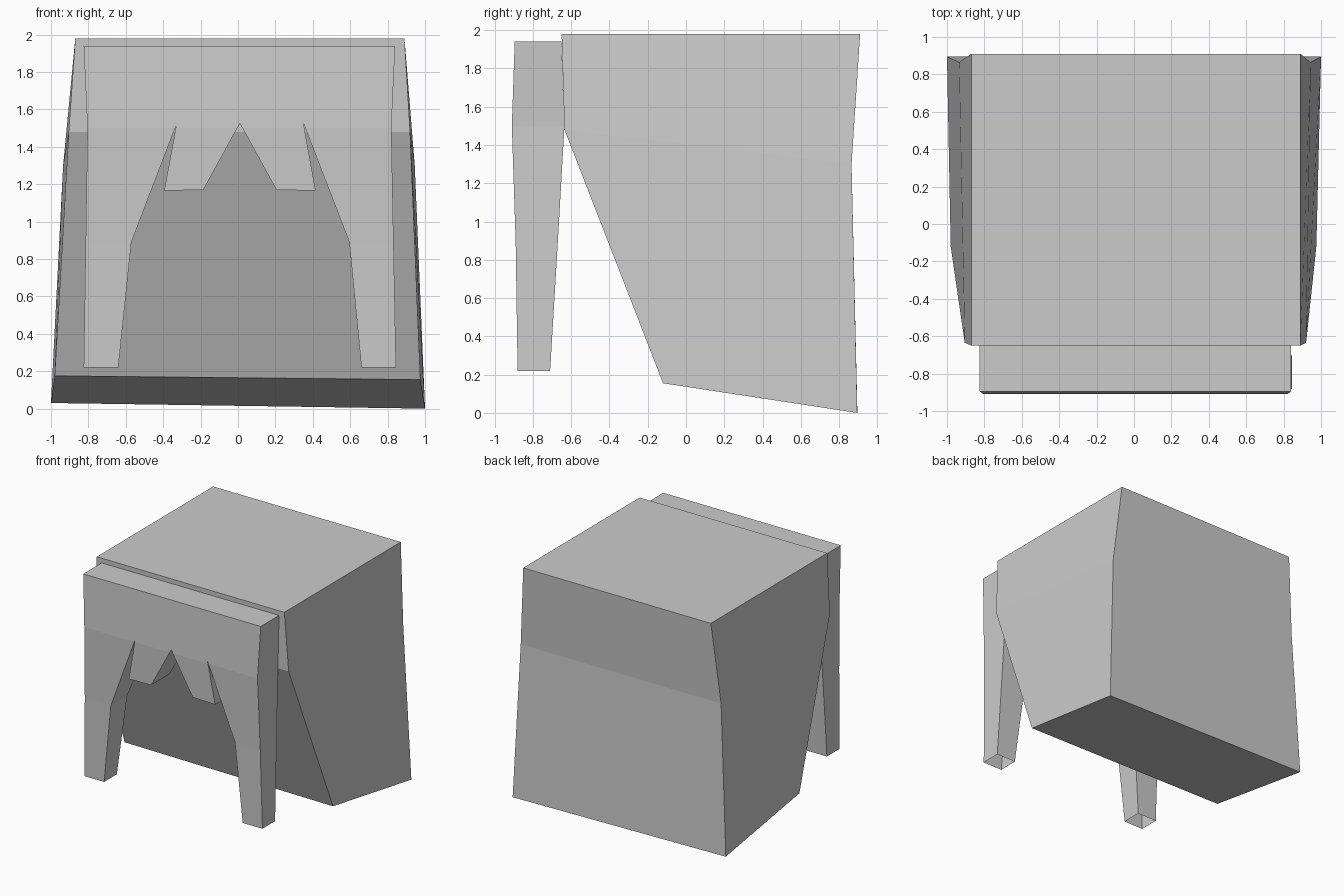
import bpy, bmesh
from mathutils import Vector

cube = bpy.data.objects.get("Cube")
if cube:
    bpy.data.objects.remove(cube, do_unlink=True)

# One plain grey finish
grey = bpy.data.materials.new("plain_grey")
grey.use_nodes = True
colour = (0.6, 0.6, 0.6, 1)
grey.diffuse_color = colour
grey.node_tree.nodes["Principled BSDF"].inputs["Base Color"].default_value = colour


def finish(name, bm):
    bmesh.ops.recalc_face_normals(bm, faces=bm.faces)
    mesh = bpy.data.meshes.new(name)
    bm.to_mesh(mesh)
    bm.free()
    mesh.materials.append(grey)
    obj = bpy.data.objects.new(name, mesh)
    bpy.context.collection.objects.link(obj)
    return obj


# Body: three four-cornered rings, joined top to bottom and capped
def ring(bm, front, back):
    corners = []
    for (x0, x1, y, z0, z1), flip in ((front, False), (back, True)):
        pair = [(x0, y, z0), (x1, y, z1)]
        corners += reversed(pair) if flip else pair
    return [bm.verts.new(c) for c in corners]


bm = bmesh.new()
rings = [
    ring(bm, (-0.87, 0.89, -0.65, 1.98, 1.98), (-0.87, 0.89, 0.91, 1.98, 1.98)),
    ring(bm, (-0.905, 0.92, -0.635, 1.48, 1.48), (-0.935, 0.945, 0.865, 1.30, 1.30)),
    ring(bm, (-0.98, 0.975, -0.12, 0.175, 0.155), (-1.0, 1.0, 0.895, 0.03, 0.0)),
]
for upper, lower in zip(rings, rings[1:]):
    for i in range(4):
        j = (i + 1) % 4
        bm.faces.new((upper[i], upper[j], lower[j], lower[i]))
bm.faces.new(rings[0])
bm.faces.new(rings[-1])
finish("body", bm)

# Front panel: jagged two-legged outline with depth
outline = [
    (-0.825, 1.94), (0.84, 1.94), (0.82, 1.5), (0.845, 0.22), (0.66, 0.22),
    (0.595, 0.89), (0.35, 1.525), (0.415, 1.165), (0.205, 1.17), (0.01, 1.525),
    (-0.185, 1.17), (-0.395, 1.165), (-0.33, 1.515), (-0.57, 0.89),
    (-0.64, 0.22), (-0.825, 0.22), (-0.805, 1.5),
]
# Height, front y, back y
depths = [(0.22, -0.88, -0.71), (0.89, -0.89, -0.67), (1.5, -0.91, -0.635), (1.94, -0.895, -0.65)]


def depth_at(z, back):
    for lo, hi in zip(depths, depths[1:]):
        if z <= hi[0] + 1e-4:
            t = (z - lo[0]) / (hi[0] - lo[0])
            return lo[1 + back] * (1 - t) + hi[1 + back] * t
    return depths[-1][1 + back]


bm = bmesh.new()
face = bm.faces.new([bm.verts.new((x, 0, z)) for x, z in outline])
front = bmesh.ops.extrude_face_region(bm, geom=[face], use_keep_orig=True)
for v in front["geom"]:
    if isinstance(v, bmesh.types.BMVert):
        v.co.y = 1
bmesh.ops.triangulate(bm, faces=bm.faces)
for z, _, _ in depths[1:-1]:
    bmesh.ops.bisect_plane(bm, geom=bm.verts[:] + bm.edges[:] + bm.faces[:],
                           dist=1e-4, plane_co=(0, 0, z), plane_no=Vector((0, 0, 1)))
bmesh.ops.triangulate(bm, faces=bm.faces)
for v in bm.verts:
    t = v.co.y
    v.co.y = depth_at(v.co.z, 0) * (1 - t) + depth_at(v.co.z, 1) * t
bmesh.ops.recalc_face_normals(bm, faces=bm.faces)
# Leg ends are open
ends = [f for f in bm.faces if all(v.co.z < 0.23 for v in f.verts)]
bmesh.ops.delete(bm, geom=ends, context="FACES")
finish("front_panel", bm)
